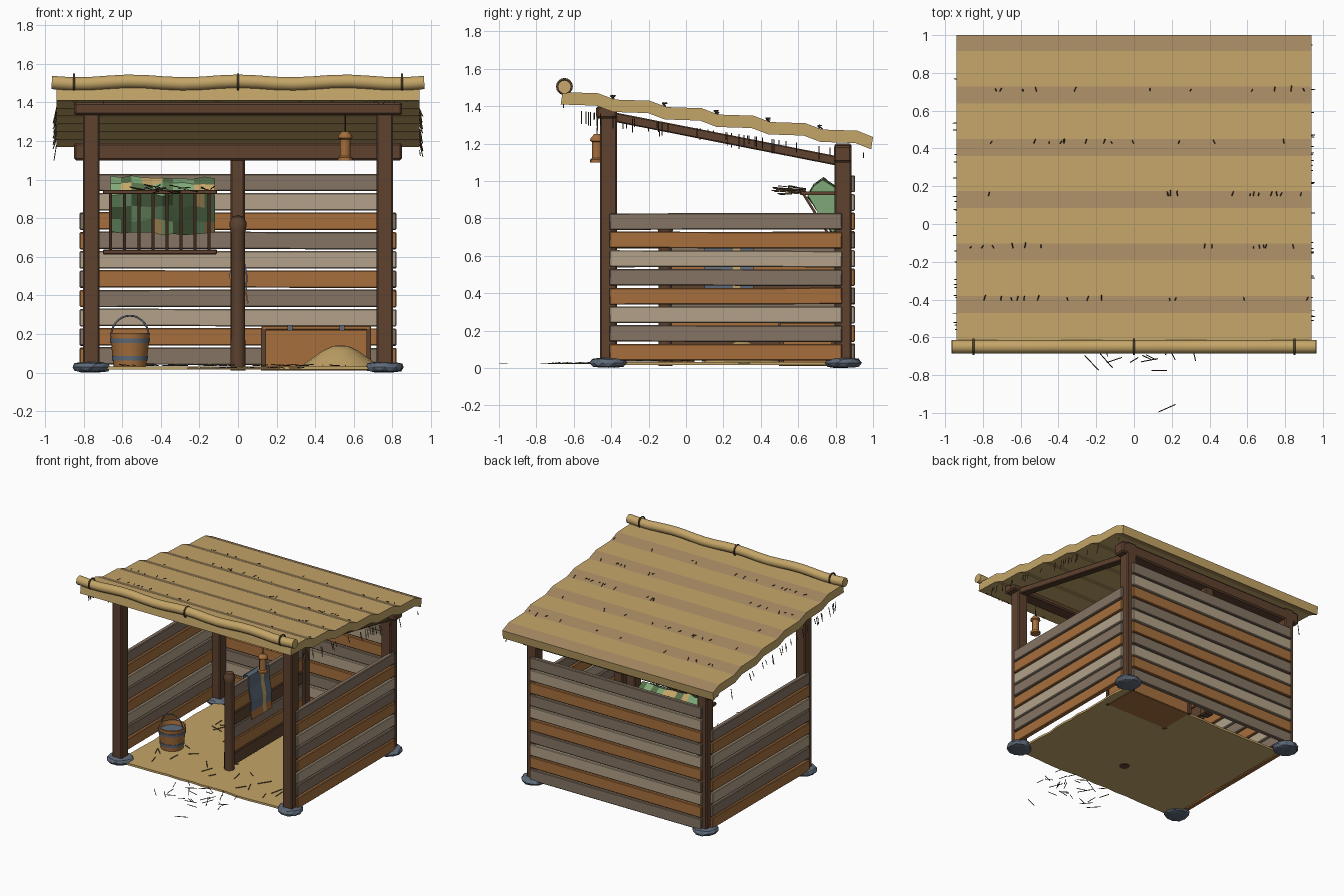
import bpy, bmesh, math, random
from mathutils import Vector, Matrix

random.seed(4)
rnd = random.uniform
if "Cube" in bpy.data.objects:
    bpy.data.objects.remove(bpy.data.objects["Cube"])


def material(name, code):
    chans = [int(code[i:i + 2], 16) / 255 for i in (0, 2, 4)]
    col = [((c + .055) / 1.055) ** 2.4 for c in chans] + [1]
    m = bpy.data.materials.new(name)
    m.use_nodes = True
    m.diffuse_color = col
    m.node_tree.nodes["Principled BSDF"].inputs["Base Color"].default_value = col
    return m


WOOD = material("dark wood", "5E422F")
ORANGE = material("orange wood", "A66F3D")
GREY = material("weathered wood", "857463")
BEIGE = material("pale wood", "B2A188")
STRAW = material("straw", "C4A568")
DRY = material("dark straw", "A28660")
STONE = material("blue grey", "5F6B7A")
GREEN = material("fresh hay", "7FA878")
MOSS = material("deep green hay", "56704A")
TWIG = material("twig brown", "54432E")


def finish(name, bm, *mats, smooth=False):
    bmesh.ops.recalc_face_normals(bm, faces=bm.faces)
    me = bpy.data.meshes.new(name)
    bm.to_mesh(me)
    bm.free()
    for m in mats:
        me.materials.append(m)
    ob = bpy.data.objects.new(name, me)
    bpy.context.collection.objects.link(ob)
    if smooth:
        bpy.ops.object.select_all(action='DESELECT')
        ob.select_set(True)
        bpy.context.view_layer.objects.active = ob
        bpy.ops.object.shade_smooth_by_angle()
    return ob


def box(name, lo, hi, mat, bevel=0, rot=None):
    lo, hi = Vector(lo), Vector(hi)
    bm = bmesh.new()
    bmesh.ops.create_cube(bm, size=1)
    bmesh.ops.scale(bm, vec=hi - lo, verts=bm.verts)
    if bevel:
        bmesh.ops.bevel(bm, geom=bm.edges[:], offset=bevel, segments=1, affect='EDGES')
    ob = finish(name, bm, mat)
    ob.location = (lo + hi) / 2
    if rot:
        ob.rotation_euler = rot
    return ob


def lathe(name, loc, profile, mat, sides=16):
    bm = bmesh.new()
    vs = [bm.verts.new((r, 0, z)) for r, z in profile]
    es = [bm.edges.new(p) for p in zip(vs, vs[1:])]
    bmesh.ops.spin(bm, geom=vs + es, cent=(0, 0, 0), axis=(0, 0, 1),
                   angle=math.tau, steps=sides)
    bmesh.ops.remove_doubles(bm, verts=bm.verts, dist=.0005)
    ob = finish(name, bm, mat, smooth=True)
    ob.location = loc
    return ob


def tube(name, pts, radius, mat):
    cu = bpy.data.curves.new(name, 'CURVE')
    cu.dimensions, cu.bevel_depth, cu.bevel_resolution, cu.use_fill_caps = '3D', radius, 3, True
    sp = cu.splines.new('POLY')
    sp.points.add(len(pts) - 1)
    for p, co in zip(sp.points, pts):
        p.co = (*co, 1)
    cu.materials.append(mat)
    ob = bpy.data.objects.new(name, cu)
    bpy.context.collection.objects.link(ob)
    bpy.ops.object.select_all(action='DESELECT')
    ob.select_set(True)
    bpy.context.view_layer.objects.active = ob
    bpy.ops.object.convert(target='MESH')


def sticks(name, items, mat, r=.003):
    # Thin three-sided stalks running from a point along a vector
    bm = bmesh.new()
    for p, d in items:
        d = Vector(d)
        m = Matrix.Translation(Vector(p) + d / 2) @ d.to_track_quat('Z', 'Y').to_matrix().to_4x4()
        bmesh.ops.create_cone(bm, cap_ends=True, segments=3, radius1=r, radius2=r,
                              depth=d.length, matrix=m)
    finish(name, bm, mat)


def extrude_profile(name, outline, xs, mats, rule, jitter=0):
    # Closed y-z outline swept along x, with face colours chosen by rule
    bm = bmesh.new()
    rings = [[bm.verts.new((x, y + rnd(-jitter, jitter), z + rnd(-jitter, jitter)))
              for y, z in outline] for x in xs]
    n = len(outline)
    for a, b in zip(rings, rings[1:]):
        for i in range(n):
            j = (i + 1) % n
            bm.faces.new((a[i], a[j], b[j], b[i])).material_index = rule(i)
    bm.faces.new(rings[0])
    bm.faces.new(rings[-1])
    return finish(name, bm, *mats)


# Posts standing on flat stones
for side, sx in (("right", -1), ("left", 1)):
    for end, y, top in (("front", -.415, 1.36), ("back", .84, 1.2)):
        x = sx * .76
        box(f"{end}_{side}_post", (x - .043, y - .045, .03), (x + .043, y + .045, top), WOOD, .008)
        bm = bmesh.new()
        bmesh.ops.create_icosphere(bm, subdivisions=2, radius=1)
        for v in bm.verts:
            v.co = Vector((v.co.x * .1, v.co.y * .1, max(-.026, min(.026, v.co.z * .04)))) * rnd(.95, 1.04)
        finish(f"{end}_{side}_stone", bm, STONE).location = (x, y, .028)
    box(f"{side}_rafter", (sx * .76 - .03, -.41, 1.2), (sx * .76 + .03, .83, 1.25), WOOD, .006,
        rot=(-math.atan2(.23, 1.17), 0, 0))
box("front_beam", (-.85, -.48, 1.335), (.85, -.37, 1.4), WOOD, .01)
box("back_beam", (-.85, .79, 1.1), (.85, .885, 1.19), WOOD, .01)
box("back_middle_post", (-.04, .8, .03), (.035, .87, 1.11), WOOD, .008)

# Plank walls in a repeating run of three woods
for i in range(8):
    z = .04 + .1 * i
    for side, sx in (("right", -1), ("left", 1)):
        box(f"{side}_wall_plank", (sx * .802 - .018, -.41, z), (sx * .802 + .018, .835, z + .088),
            (ORANGE, GREY, BEIGE)[i % 3], .005, rot=(rnd(-.003, .003), 0, 0))
for i in range(10):
    z = .04 + .1 * i
    box("back_wall_plank", (-.765, .87, z), (.765, .903, z + .09),
        (GREY, ORANGE, BEIGE)[i % 3], .005, rot=(0, rnd(-.003, .003), 0))

# Stepped thatch roof: gentle courses and short steep dark bands
top = [(-.66, 1.475)]
for k in range(6):
    y, z = -.47 + .277 * k, 1.475 - .04 * k
    top += [(y, z - .006), (y + .09, z - .04)]
top[-1] = (1.0, 1.235)
outline = top + [(y - .01, z - .066) for y, z in reversed(top)]
extrude_profile("thatch_roof", outline, (-.94, .94), (STRAW, DRY),
                lambda i: 1 if i < len(top) - 1 and i % 2 else 0)

# Loose stalks along the courses and dangling at the verges
loose = []
for k in range(5):
    for _ in range(13):
        loose.append(((rnd(-.92, .92), -.405 + .277 * k, 1.455 - .04 * k),
                      (rnd(-.01, .01), rnd(.01, .03), rnd(-.02, .005))))
for sx in (-1, 1):
    for _ in range(26):
        y = rnd(-.6, .95)
        loose.append(((sx * .94, y, 1.39 - .148 * (y + .66)), (sx * rnd(.004, .018), 0, -rnd(.03, .08))))
for _ in range(30):
    loose.append(((rnd(-.93, .93), -.655, 1.42), (rnd(-.02, .02), 0, -rnd(.01, .03))))
sticks("roof_stalks", loose, TWIG)

# Ridge roll with rope ties
tube("ridge_roll", [(x / 10 * .965, -.65, 1.503 + .007 * math.cos(x * 1.1)) for x in range(-10, 11)],
     .036, STRAW)
for x in (-.85, 0, .85):
    tube("ridge_tie", [(x, -.65 + .039 * math.cos(a * math.tau / 16), 1.505 + .04 * math.sin(a * math.tau / 16))
                       for a in range(17)], .006, TWIG)

# Straw floor with ragged edge
bm = bmesh.new()
edge = []
for i in range(48):
    a = math.tau * i / 48
    c, s = math.cos(a), math.sin(a)
    k = min(1 / max(abs(c), 1e-6), 1 / max(abs(s), 1e-6)) * rnd(.975, 1.0)
    edge.append(bm.verts.new((c * k * .75, .16 + s * k * .62, .016)))
f = bm.faces.new(edge)
up = bmesh.ops.extrude_face_region(bm, geom=[f])["geom"]
bmesh.ops.translate(bm, vec=(0, 0, .016), verts=[v for v in up if isinstance(v, bmesh.types.BMVert)])
finish("straw_floor", bm, STRAW)

# Stalks scattered on the floor and out front
scatter = [((.13, -.995, .022), (.09, .04, 0))]
for i in range(70):
    a, l = rnd(0, math.pi), rnd(.05, .12)
    p = (rnd(-.6, .6), rnd(-.4, .6), .036) if i < 42 else (rnd(-.25, .42), rnd(-.82, -.48), .022)
    scatter.append((p, (l * math.cos(a), l * math.sin(a), rnd(0, .008))))
sticks("scattered_stalks", scatter, TWIG)
lathe("straw_mound", (.53, .3, .03), [(.22, -.006), (.16, .035), (.09, .085), (.04, .108), (0, .112)], STRAW, 14)

# Stall divider with round-topped post
lathe("divider_post", (0, -.11, .012), [(0, 0), (.038, 0), (.036, .71), (.042, .73), (.044, .765),
                                        (.03, .795), (0, .805)], WOOD, 12)
for i in range(6):
    box("divider_plank", (-.017, -.1, .05 + .107 * i), (.017, .82, .148 + .107 * i),
        (WOOD, ORANGE, GREY)[i % 3], .004)

# Striped cloth folded over the divider
cloth = [(-.03, .4), (-.045, .5), (-.03, .6), (-.026, .7), (0, .715), (.026, .7), (.03, .6),
         (.05, .5), (.045, .42), (.055, .36)]
bm = bmesh.new()
ys = (.1, .16, .2, .25, .29, .36)
rows = [[bm.verts.new((x, y, z)) for x, z in cloth] for y in ys]
for j in range(len(ys) - 1):
    for i in range(len(cloth) - 1):
        f = bm.faces.new((rows[j][i], rows[j][i + 1], rows[j + 1][i + 1], rows[j + 1][i]))
        f.material_index = 1 if j == 3 else 2 if i in (0, 8) else 0
cl = finish("draped_cloth", bm, STONE, STRAW, ORANGE)
cl.modifiers.new("thickness", 'SOLIDIFY').thickness = .008

# Hay rack leaning out from the back wall
box("rack_top_rail", (-.7, .61, .925), (-.11, .635, .947), WOOD, .004)
box("rack_bottom_rail", (-.7, .8, .612), (-.11, .83, .638), WOOD, .004)
sticks("rack_bars", [((-.66 + .073 * i, .815, .625), (0, -.193, .31)) for i in range(8)], WOOD, .009)
for x in (-.69, -.12):
    box("rack_bracket", (x - .01, .62, .925), (x + .01, .87, .945), WOOD)
hay = [(.655, .92), (.69, .98), (.74, 1.01), (.79, .97), (.83, .88), (.84, .74), (.79, .72), (.74, .79), (.695, .86)]
extrude_profile("rack_hay", hay, [-.66 + .054 * i for i in range(11)], (GREEN, MOSS, STRAW),
                lambda i: random.choice((0, 0, 1, 1, 2)), .012)
sticks("rack_stalks", [((rnd(-.5, -.13), .64, rnd(.935, .96)), (rnd(-.08, .08), -rnd(.08, .19), rnd(-.015, .02)))
                       for _ in range(24)], TWIG)

# Bucket with hoops, water and handle
bx, by = -.56, -.04
lathe("bucket", (bx, by, .02), [(0, 0), (.083, 0), (.104, .185), (.094, .185), (.088, .14)], ORANGE)
lathe("bucket_water", (bx, by, .17), [(.091, 0), (0, 0)], STONE)
for z, r in ((.055, .0895), (.145, .1)):
    lathe("bucket_hoop", (bx, by, .02 + z), [(r - .002, -.011), (r + .002, -.011), (r + .004, .011), (r, .011)], STONE)
tube("bucket_handle", [(bx + .097 * math.cos(math.pi * a / 14), by, .19 + .105 * math.sin(math.pi * a / 14))
                       for a in range(15)], .005, STONE)

# Storage chest against the back wall
box("chest_body", (.13, .51, .012), (.68, .79, .222), ORANGE, .004)
box("chest_lid", (.122, .5, .222), (.688, .8, .242), ORANGE, .004)
for x in (.12, .666):
    for y in (.497, .777):
        box("chest_corner", (x, y, .012), (x + .024, y + .026, .225), WOOD)
for x in (.27, .54):
    box("chest_clasp", (x - .013, .492, .218), (x + .013, .52, .248), STONE)

# Hanging lantern
lathe("lantern", (.555, -.475, 1.1), [(0, 0), (.038, 0), (.038, .015), (.027, .022), (.027, .108), (.038, .115),
                                      (.036, .128), (.016, .15), (0, .15)], ORANGE, 12)
sticks("lantern_wire", [((.555, -.475, 1.245), (0, .005, .11))], TWIG, .004)
